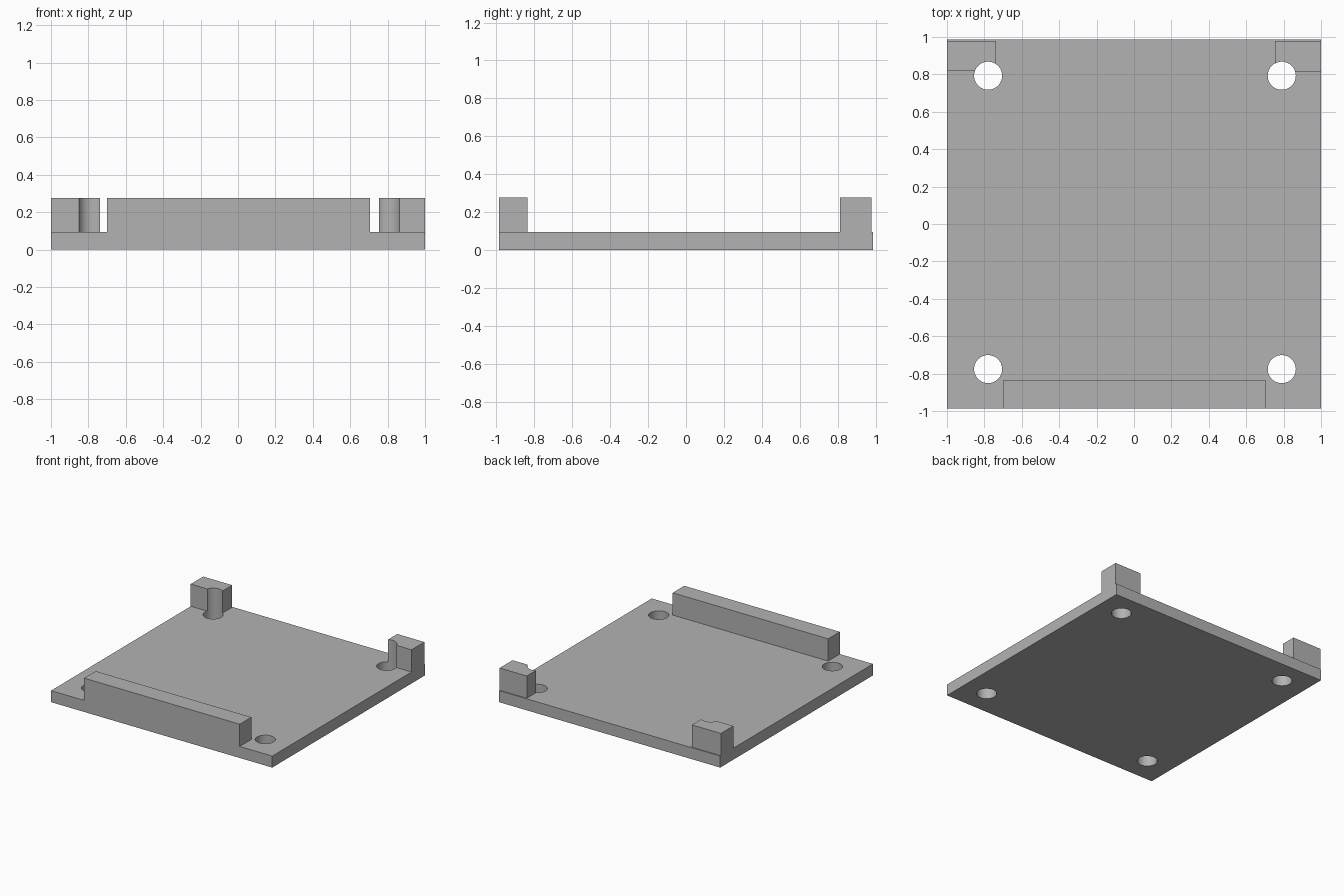
import bpy

cube = bpy.data.objects.get("Cube")
if cube:
    bpy.data.objects.remove(cube, do_unlink=True)

HALF_DEPTH = 0.986
PLATE_TOP = 0.094
TOTAL_HEIGHT = 0.276
HOLE_RADIUS = 0.075

grey = bpy.data.materials.new("plain grey")
grey.use_nodes = True
colour = (0.45, 0.45, 0.45, 1)
grey.diffuse_color = colour
grey.node_tree.nodes["Principled BSDF"].inputs["Base Color"].default_value = colour


def box(name, x0, x1, y0, y1, z0, z1):
    """Box between two corners, with its scale applied."""
    bpy.ops.mesh.primitive_cube_add(size=1)
    ob = bpy.context.object
    ob.name = name
    for v in ob.data.vertices:
        v.co.x = x1 if v.co.x > 0 else x0
        v.co.y = y1 if v.co.y > 0 else y0
        v.co.z = z1 if v.co.z > 0 else z0
    ob.data.materials.append(grey)
    return ob


def combine(target, tool, operation):
    """Apply a boolean and discard its tool."""
    mod = target.modifiers.new(operation.title(), "BOOLEAN")
    mod.operation = operation
    mod.solver = "EXACT"
    mod.object = tool
    bpy.context.view_layer.objects.active = target
    bpy.ops.object.modifier_apply(modifier=mod.name)
    bpy.data.objects.remove(tool, do_unlink=True)


# Base plate
plate = box("mounting_plate", -1, 1, -HALF_DEPTH, HALF_DEPTH, 0, PLATE_TOP)

# Front rail and the two rear corner blocks, fused to the plate
raised = {
    "front_rail": (-0.70, 0.706, -HALF_DEPTH, -0.836),
    "right_corner_block": (-1, -0.738, 0.818, 0.978),
    "left_corner_block": (0.755, 1, 0.812, 0.978),
}
for name, footprint in raised.items():
    combine(plate, box(name, *footprint, PLATE_TOP / 2, TOTAL_HEIGHT), "UNION")

# Screw holes, which also notch the corner blocks
for x in (-0.78, 0.79):
    for y in (-0.776, 0.793):
        bpy.ops.mesh.primitive_cylinder_add(
            vertices=48, radius=HOLE_RADIUS, depth=1, location=(x, y, 0))
        cutter = bpy.context.object
        cutter.name = "hole_cutter"
        cutter.hide_render = True
        cutter.data.materials.append(grey)
        combine(plate, cutter, "DIFFERENCE")

# Smooth hole walls with sharp edges
bpy.ops.object.select_all(action="DESELECT")
plate.select_set(True)
bpy.context.view_layer.objects.active = plate
bpy.ops.object.shade_smooth_by_angle()
